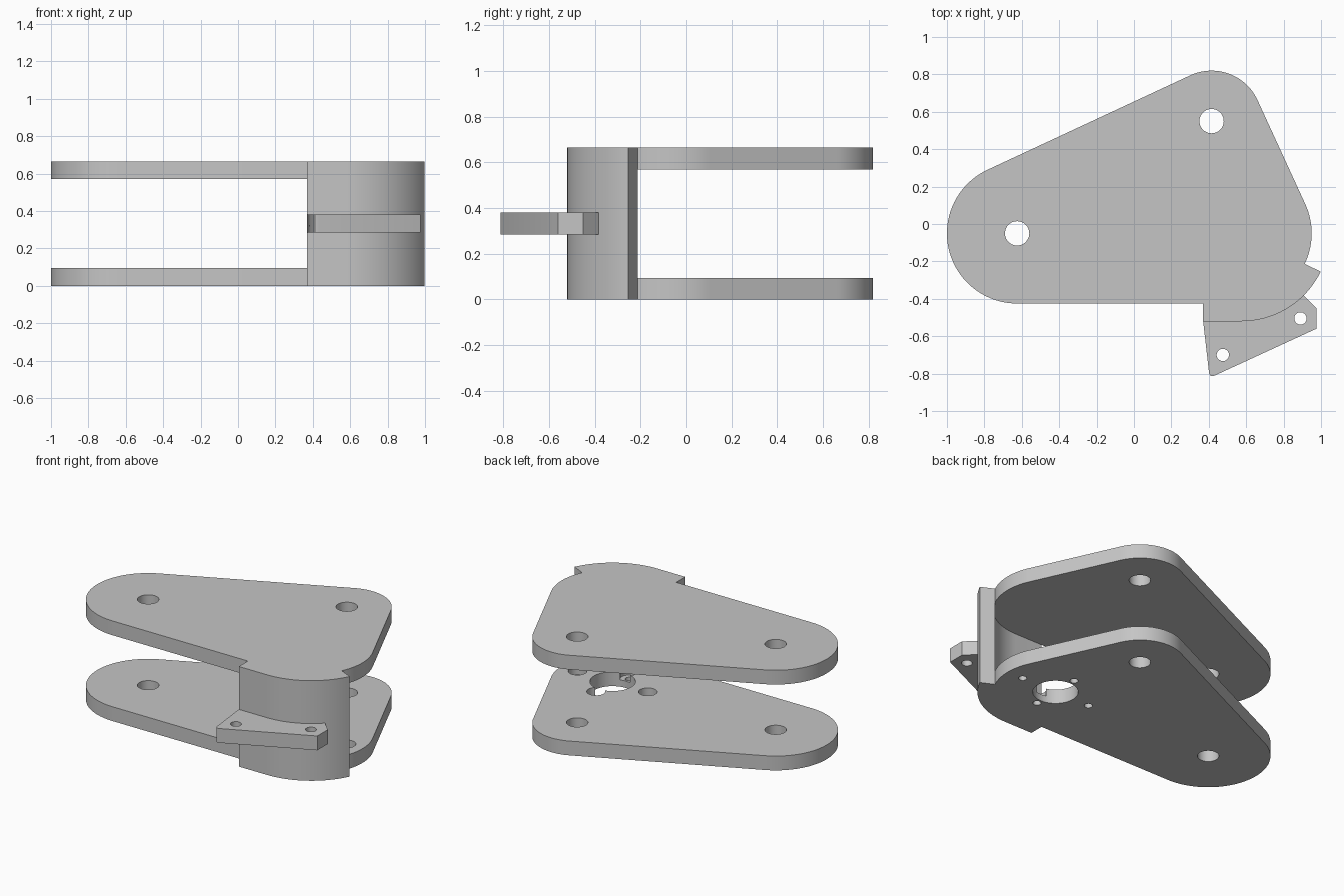
import bpy
import bmesh
from math import radians, sin, cos, atan2, acos, degrees
from mathutils import Vector, Matrix

cube = bpy.data.objects.get("Cube")
if cube:
    bpy.data.objects.remove(cube, do_unlink=True)

grey = bpy.data.materials.new("plain grey")
grey.use_nodes = True
colour = (0.56, 0.56, 0.56, 1)
grey.diffuse_color = colour
grey.node_tree.nodes["Principled BSDF"].inputs["Base Color"].default_value = colour

HEIGHT, PLATE = 0.665, 0.095
LEFT, BACK, HUB = Vector((-0.625, -0.05)), Vector((0.415, 0.55)), Vector((0.575, -0.05))
R_MAIN, R_BACK, R_WALL = 0.375, 0.27, 0.47
WALL_X, WALL_END = 0.37, -25.8


def arc(centre, r, start, end, steps=24):
    angles = [radians(start + (end - start) * i / steps) for i in range(steps + 1)]
    return [(centre.x + r * cos(a), centre.y + r * sin(a)) for a in angles]


def tangent(c1, r1, c2, r2):
    """Normal angle of the outer tangent running anticlockwise from c1 to c2."""
    d = c2 - c1
    return degrees(atan2(d.y, d.x) - acos((r1 - r2) / d.length)) % 360


def add_object(name, bm):
    bmesh.ops.recalc_face_normals(bm, faces=bm.faces)
    mesh = bpy.data.meshes.new(name)
    bm.to_mesh(mesh)
    bm.free()
    mesh.materials.append(grey)
    obj = bpy.data.objects.new(name, mesh)
    bpy.context.collection.objects.link(obj)
    return obj


def prism(name, outline, z0, z1):
    bm = bmesh.new()
    face = bm.faces.new([bm.verts.new((x, y, z0)) for x, y in outline])
    top = bmesh.ops.extrude_face_region(bm, geom=[face])["geom"]
    verts = [v for v in top if isinstance(v, bmesh.types.BMVert)]
    bmesh.ops.translate(bm, verts=verts, vec=(0, 0, z1 - z0))
    return add_object(name, bm)


def drills(name, holes, z0, z1):
    """One cutter of several upright cylinders, each given as (centre, radius)."""
    bm = bmesh.new()
    for c, r in holes:
        bmesh.ops.create_cone(bm, cap_ends=True, segments=40, radius1=r, radius2=r,
                              depth=z1 - z0,
                              matrix=Matrix.Translation((c[0], c[1], (z0 + z1) / 2)))
    return add_object(name, bm)


def cut(obj, cutter):
    mod = obj.modifiers.new("cut", "BOOLEAN")
    mod.operation, mod.solver, mod.object = "DIFFERENCE", "EXACT", cutter
    bpy.context.view_layer.objects.active = obj
    bpy.ops.object.modifier_apply(modifier=mod.name)
    bpy.data.objects.remove(cutter, do_unlink=True)


def smooth(obj):
    bpy.ops.object.select_all(action="DESELECT")
    obj.select_set(True)
    bpy.context.view_layer.objects.active = obj
    bpy.ops.object.shade_smooth_by_angle(angle=radians(25))


# Bracket outline: rounded triangle with the curved wall bulging at the front
right_n = tangent(HUB, R_MAIN, BACK, R_BACK)
left_n = tangent(BACK, R_BACK, LEFT, R_MAIN)
outline = [(WALL_X, HUB.y - R_MAIN), (WALL_X, HUB.y - R_WALL)]
outline += arc(HUB, R_WALL, -90, WALL_END)
outline += arc(HUB, R_MAIN, WALL_END, right_n)
outline += arc(BACK, R_BACK, right_n, left_n)
outline += arc(LEFT, R_MAIN, left_n, 270, 40)
bracket = prism("bracket", outline, 0, HEIGHT)

# Open gap between the two plates, leaving only the wall
gap = [(-2, -2), (WALL_X, -2), (WALL_X, HUB.y - R_MAIN)]
gap += arc(HUB, R_MAIN, -90, WALL_END)
gap += arc(HUB, 2, WALL_END, WALL_END, 1)[:1] + [(3, 2), (-2, 2)]
cut(bracket, prism("gap_cutter", gap, PLATE, HEIGHT - PLATE))

# Pivot holes through both plates
cut(bracket, drills("pivot_cutter", [(LEFT, 0.065), (BACK, 0.065)], -0.1, 1))

# Hub opening and counterbored screw holes in the lower plate
screws = [HUB + Vector(d) for d in ((0.258, 0), (-0.258, 0), (0, 0.174), (0, -0.174))]
cut(bracket, drills("hub_cutter", [(HUB, 0.137)] + [(s, 0.025) for s in screws], -0.1, 0.2))
cut(bracket, drills("counterbore_cutter", [(s, 0.056) for s in screws], 0.045, 0.2))
smooth(bracket)

# Mounting tab on the outside of the wall
tab_outline = [(WALL_X, -0.52), (0.402, -0.8), (0.411, -0.813), (0.43, -0.811),
               (0.975, -0.56), (0.975, -0.45), (0.91, -0.385)]
tab_outline += arc(HUB, 0.43, -45, -90) + [(WALL_X + 0.01, -0.48)]
tab = prism("mounting_tab", tab_outline, 0.285, 0.38)
cut(tab, drills("tab_cutter", [((0.475, -0.7), 0.033), ((0.89, -0.505), 0.033)], 0.2, 0.5))
smooth(tab)
